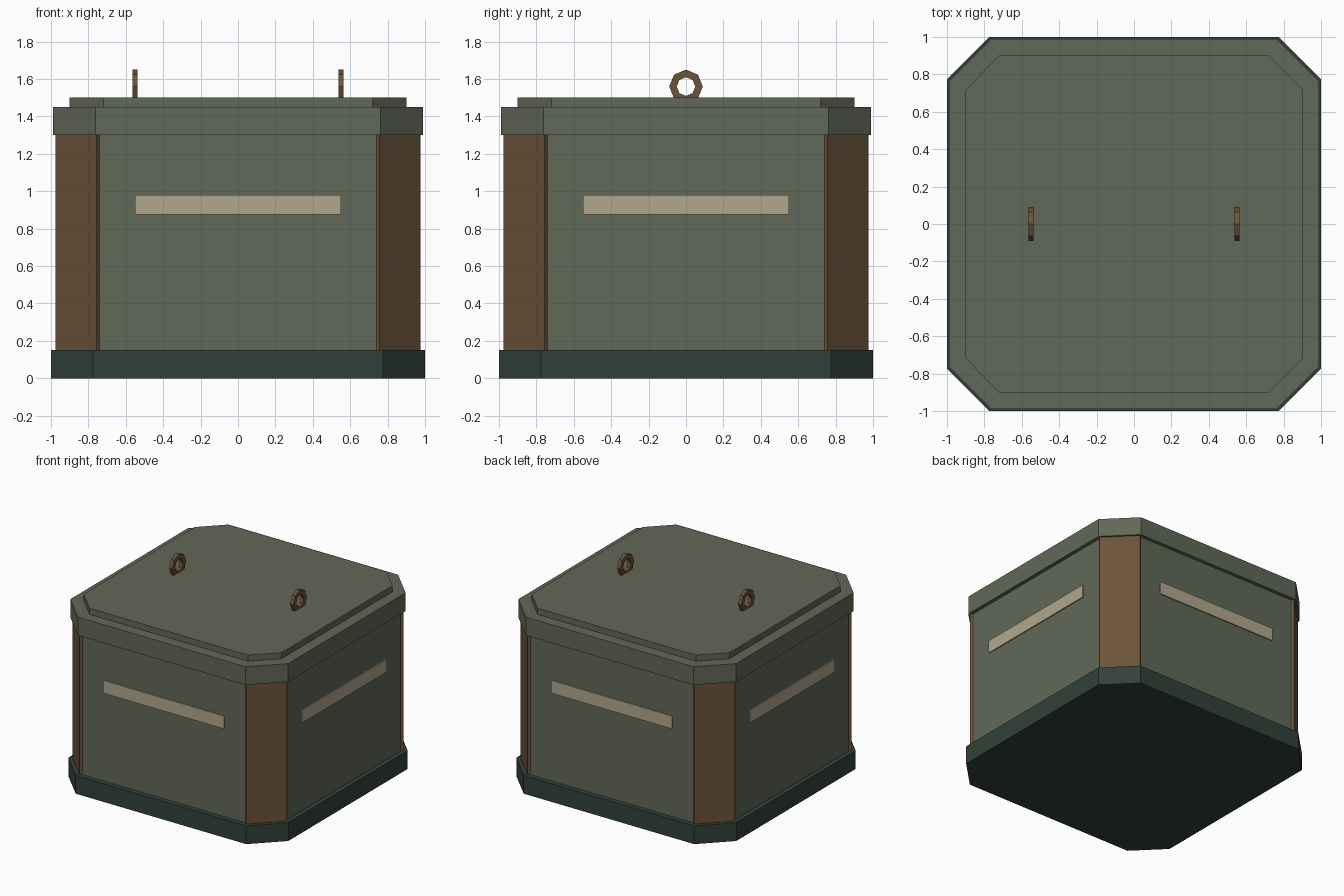
import bpy, bmesh, math
from mathutils import Matrix

cube = bpy.data.objects.get("Cube")
if cube:
    bpy.data.objects.remove(cube, do_unlink=True)


def material(name, rgb):
    m = bpy.data.materials.new(name)
    m.use_nodes = True
    m.diffuse_color = (*rgb, 1)
    node = next(n for n in m.node_tree.nodes if n.type == 'BSDF_PRINCIPLED')
    node.inputs["Base Color"].default_value = (*rgb, 1)
    return m


green = material("olive_green", (0.12, 0.138, 0.095))
teal = material("dark_teal", (0.031, 0.053, 0.042))
brown = material("rust_brown", (0.147, 0.087, 0.042))
cream = material("label_cream", (0.45, 0.387, 0.258))


def finish(name, bm, mat):
    bmesh.ops.recalc_face_normals(bm, faces=bm.faces)
    mesh = bpy.data.meshes.new(name)
    bm.to_mesh(mesh)
    bm.free()
    mesh.materials.append(mat)
    obj = bpy.data.objects.new(name, mesh)
    bpy.context.collection.objects.link(obj)
    return obj


def chamfered_slab(name, half, flat, z0, z1, mat):
    """Square slab with cut corners; flat is the half length of each straight side."""
    bm = bmesh.new()
    ring = []
    for i in range(4):
        turn = Matrix.Rotation(i * math.pi / 2, 3, 'Z')
        for y in (-flat, flat):
            ring.append(bm.verts.new(turn @ Matrix.Translation((half, y, z0)).translation))
    face = bm.faces.new(ring)
    top = bmesh.ops.extrude_face_region(bm, geom=[face])
    verts = [g for g in top["geom"] if isinstance(g, bmesh.types.BMVert)]
    bmesh.ops.translate(bm, verts=verts, vec=(0, 0, z1 - z0))
    return finish(name, bm, mat)


def plate(name, distance, angle, size, z, mat):
    """Box whose centre sits at a distance from the axis, facing outward at an angle."""
    bm = bmesh.new()
    place = (Matrix.Rotation(angle, 4, 'Z') @ Matrix.Translation((distance, 0, z))
             @ Matrix.Diagonal((*size, 1)))
    bmesh.ops.create_cube(bm, size=1, matrix=place)
    return finish(name, bm, mat)


def lifting_ring(name, x, z, outer, inner, width, sides=8):
    """Flat-sided ring standing in the YZ plane."""
    bm = bmesh.new()
    loops = []
    for i in range(sides):
        a = i * math.tau / sides
        loops.append([bm.verts.new((x + s * width / 2, r * math.cos(a), z + r * math.sin(a)))
                      for r, s in ((outer, -1), (outer, 1), (inner, 1), (inner, -1))])
    for i in range(sides):
        a, b = loops[i], loops[(i + 1) % sides]
        for k in range(4):
            n = (k + 1) % 4
            bm.faces.new((a[k], a[n], b[n], b[k]))
    return finish(name, bm, brown)


# Main box and lid
chamfered_slab("base", 1.0, 0.775, 0, 0.15, teal)
chamfered_slab("body", 0.96, 0.74, 0.15, 1.3, green)
chamfered_slab("lid", 0.99, 0.762, 1.3, 1.45, green)
chamfered_slab("lid_panel", 0.90, 0.72, 1.45, 1.5, green)

# Corner plates and side labels
outer_face = (0.975 + 0.757) / math.sqrt(2)
for i, (corner, side) in enumerate((("back_left", "left"), ("back_right", "back"),
                                    ("front_right", "right"), ("front_left", "front"))):
    angle = i * math.pi / 2
    plate(corner + "_corner_plate", outer_face - 0.03, angle + math.pi / 4,
          (0.06, 0.308, 1.15), 0.725, brown)
    plate(side + "_label", 0.964, angle, (0.009, 1.1, 0.105), 0.927, cream)

# Lifting rings on the lid
for name, x in (("left_ring", 0.55), ("right_ring", -0.55)):
    lifting_ring(name, x, 1.56, 0.09, 0.05, 0.028)
